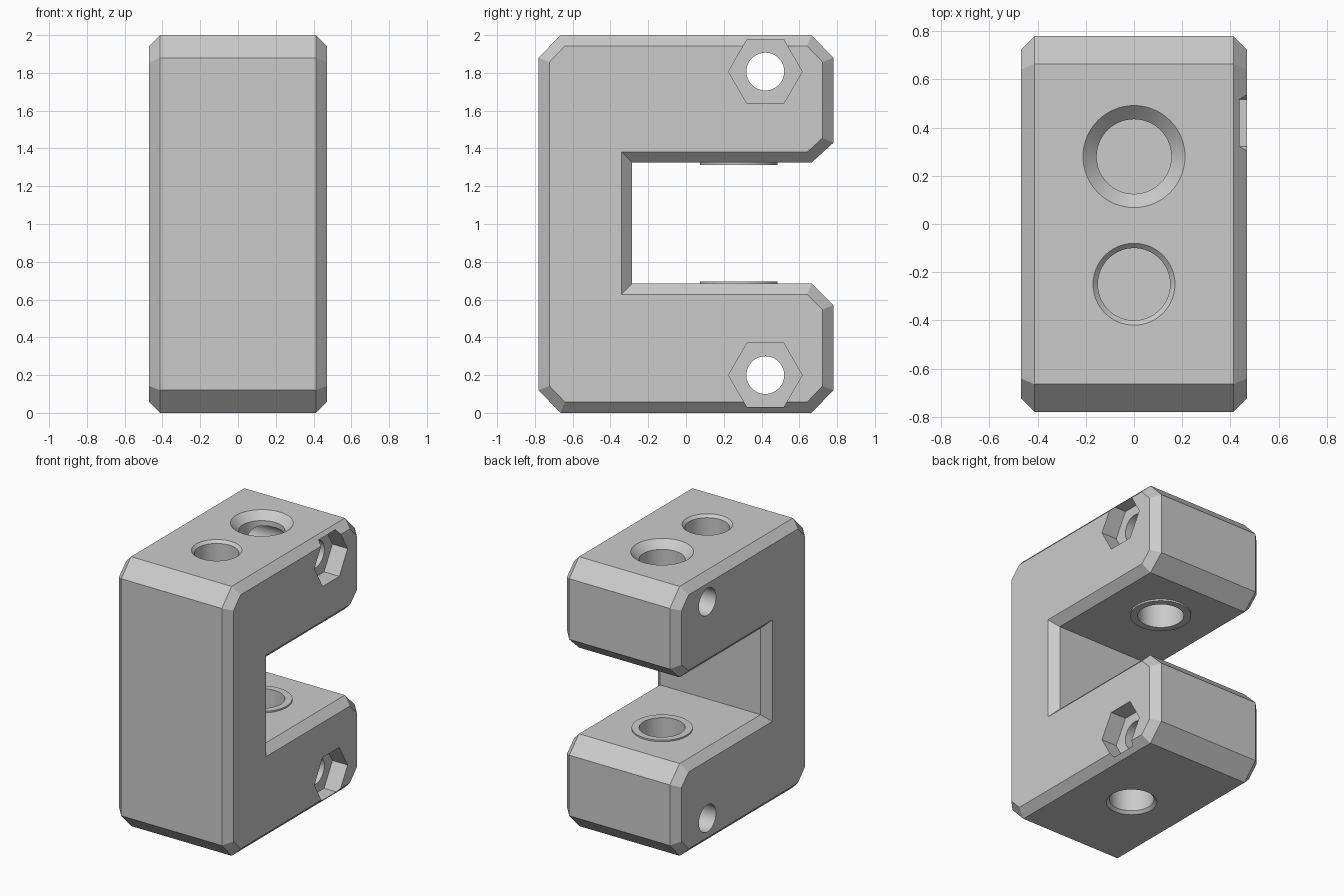
import bpy, bmesh, math
from mathutils import Matrix, Vector

cube = bpy.data.objects.get("Cube")
if cube:
    bpy.data.objects.remove(cube, do_unlink=True)

grey = bpy.data.materials.new("plain grey")
grey.use_nodes = True
colour = (0.6, 0.6, 0.6, 1)
grey.diffuse_color = colour
grey.node_tree.nodes["Principled BSDF"].inputs["Base Color"].default_value = colour


def make_object(name, bm):
    bmesh.ops.recalc_face_normals(bm, faces=bm.faces)
    mesh = bpy.data.meshes.new(name)
    bm.to_mesh(mesh)
    bm.free()
    mesh.materials.append(grey)
    obj = bpy.data.objects.new(name, mesh)
    bpy.context.collection.objects.link(obj)
    return obj


def bridge(bm, loops):
    """Skin a stack of equal-sized vertex loops and cap both ends."""
    for a, b in zip(loops, loops[1:]):
        for i in range(len(a)):
            j = (i + 1) % len(a)
            bm.faces.new((a[i], a[j], b[j], b[i]))
    bm.faces.new(loops[0])
    bm.faces.new(loops[-1])


def inset(points, d):
    """Mitred inward offset of a counter-clockwise outline."""
    result = []
    for i, p in enumerate(points):
        e1 = (p - points[i - 1]).normalized()
        e2 = (points[(i + 1) % len(points)] - p).normalized()
        n1, n2 = Vector((-e1.y, e1.x)), Vector((-e2.y, e2.x))
        result.append(p + (n1 + n2) * d / (1 + n1.dot(n2)))
    return result


def turned(name, y, rings, sides=64):
    """Vertical turned solid from (radius, height) rings."""
    bm = bmesh.new()
    loops = []
    for r, z in rings:
        angles = [math.tau * i / sides for i in range(sides)]
        loops.append([bm.verts.new((r * math.cos(a), y + r * math.sin(a), z)) for a in angles])
    bridge(bm, loops)
    return make_object(name, bm)


def cross_prism(name, y, z, r, x0, x1, sides):
    """Prism lying along x, with a corner pointing along y."""
    bm = bmesh.new()
    loops = []
    for x in (x0, x1):
        angles = [math.tau * i / sides for i in range(sides)]
        loops.append([bm.verts.new((x, y + r * math.cos(a), z + r * math.sin(a))) for a in angles])
    bridge(bm, loops)
    return make_object(name, bm)


def combine(target, tool, operation):
    tool.hide_render = True
    mod = target.modifiers.new(tool.name, 'BOOLEAN')
    mod.operation = operation
    mod.solver = 'EXACT'
    mod.object = tool
    bpy.context.view_layer.objects.active = target
    bpy.ops.object.modifier_apply(modifier=mod.name)
    bpy.data.objects.remove(tool, do_unlink=True)


# C-shaped bracket body with chamfered side edges
HALF_W, BEVEL = 0.47, 0.057
lower = [(-0.285, 0.685), (0.665, 0.685), (0.78, 0.57), (0.78, 0.12), (0.665, 0), (-0.665, 0), (-0.78, 0.12)]
outline = [Vector(p) for p in lower]
outline += [Vector((y, 2.01 - z if z == 0.685 else 2 - z)) for y, z in reversed(lower)]
outline.reverse()
side = inset(outline, BEVEL)
bm = bmesh.new()
inner_x = HALF_W - BEVEL
sections = ((-HALF_W, side), (-inner_x, outline), (inner_x, outline), (HALF_W, side))
bridge(bm, [[bm.verts.new((x, p.x, p.y)) for p in pts] for x, pts in sections])
body = make_object("bracket_body", bm)

# Raised rings around the hole on the two jaw faces
HOLE_Y, HOLE_R, RING_R = 0.28, 0.155, 0.205
combine(body, turned("upper_ring", HOLE_Y, [(RING_R, 1.312), (RING_R, 1.5)]), 'UNION')
combine(body, turned("lower_ring", HOLE_Y, [(RING_R, 0.5), (RING_R, 0.696)]), 'UNION')

# Countersunk hole through the upper jaw and blind hole in the lower jaw
combine(body, turned("upper_hole", HOLE_Y, [(0.222, 2.01), (HOLE_R, 1.945), (HOLE_R, 1.2)]), 'DIFFERENCE')
combine(body, turned("lower_hole", HOLE_Y, [(HOLE_R, 0.08), (HOLE_R, 0.8)]), 'DIFFERENCE')

# Lightly chamfered blind holes in the top and the bottom
combine(body, turned("top_socket", -0.25, [(0.18, 2.01), (0.15, 1.98), (0.15, 1.65)]), 'DIFFERENCE')
combine(body, turned("bottom_socket", -0.025, [(0.18, -0.01), (0.15, 0.02), (0.15, 0.3)]), 'DIFFERENCE')

# Cross bolt holes with hexagonal nut pockets on the left side
for z in (0.2, 1.807):
    combine(body, cross_prism("bolt_hole", 0.42, z, 0.1, -0.6, 0.6, 48), 'DIFFERENCE')
    combine(body, cross_prism("nut_pocket", 0.42, z, 0.195, 0.345, 0.6, 6), 'DIFFERENCE')

# Smooth the round walls, keep the chamfers crisp
bpy.ops.object.select_all(action='DESELECT')
body.select_set(True)
bpy.context.view_layer.objects.active = body
bpy.ops.object.shade_smooth_by_angle(angle=math.radians(20))
